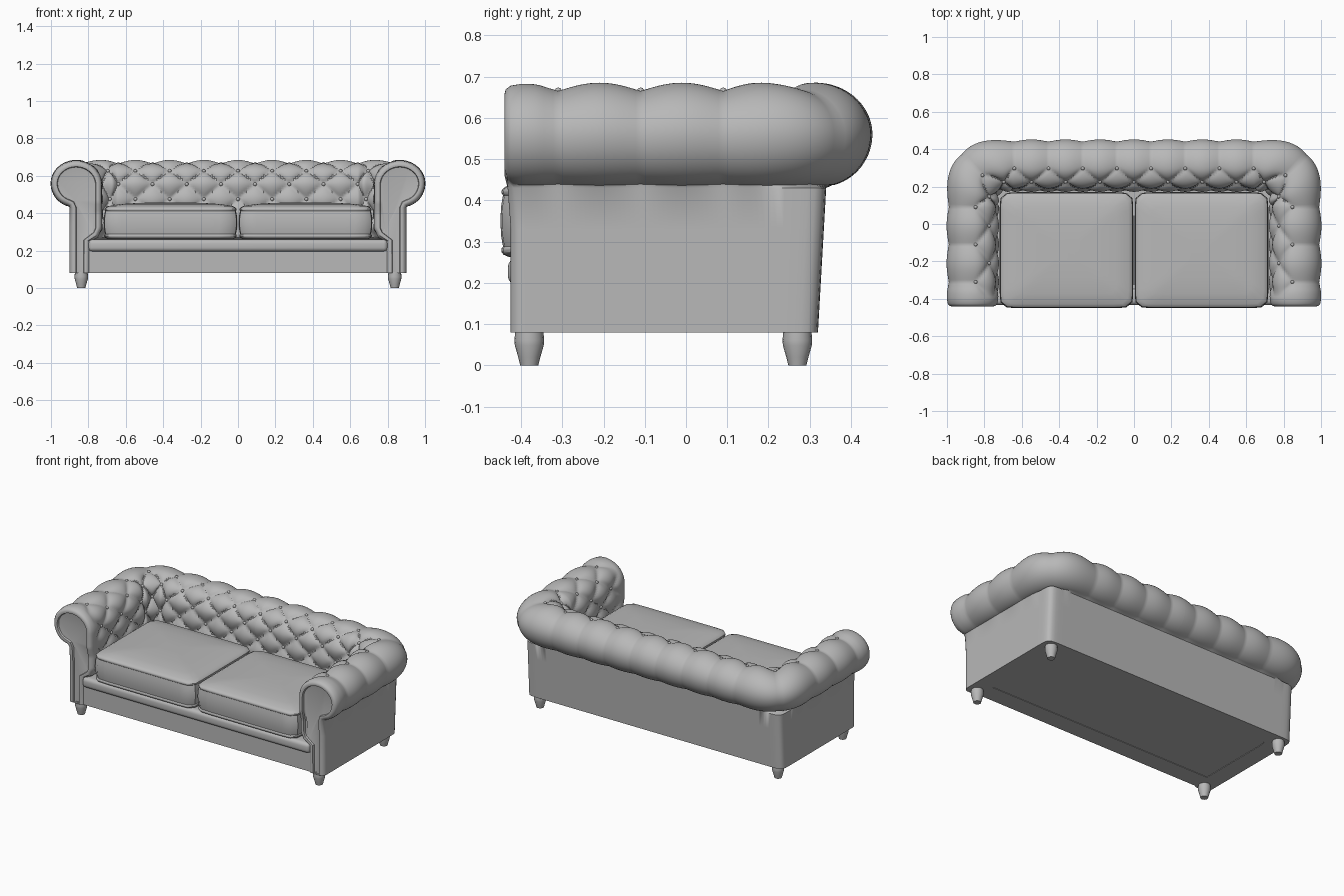
import bpy, bmesh
from math import sin, cos, pi, radians, sqrt
from mathutils import Vector

cube = bpy.data.objects.get("Cube")
if cube:
    bpy.data.objects.remove(cube, do_unlink=True)

GREY = (0.48, 0.48, 0.48, 1)
mat = bpy.data.materials.new("grey_leather")
mat.use_nodes = True
mat.diffuse_color = GREY
bsdf = next(n for n in mat.node_tree.nodes if n.type == 'BSDF_PRINCIPLED')
bsdf.inputs["Base Color"].default_value = GREY
bsdf.inputs["Roughness"].default_value = 0.6
parts = []


def finish(name, bm):
    bmesh.ops.recalc_face_normals(bm, faces=bm.faces)
    mesh = bpy.data.meshes.new(name)
    bm.to_mesh(mesh)
    bm.free()
    mesh.materials.append(mat)
    obj = bpy.data.objects.new(name, mesh)
    bpy.context.collection.objects.link(obj)
    parts.append(obj)
    return obj


def loft(name, rings, cap_start=True, cap_end=True):
    """Skin a list of closed rings with quads."""
    bm = bmesh.new()
    rows = [[bm.verts.new(p) for p in ring] for ring in rings]
    n = len(rows[0])
    for r0, r1 in zip(rows, rows[1:]):
        for i in range(n):
            j = (i + 1) % n
            bm.faces.new((r0[i], r0[j], r1[j], r1[i]))
    if cap_start:
        bm.faces.new(rows[0])
    if cap_end:
        bm.faces.new(rows[-1])
    return finish(name, bm)


def box(name, x, y, z, bevel=0.0):
    """Box from (min, max) ranges."""
    bm = bmesh.new()
    bmesh.ops.create_cube(bm, size=1)
    for v in bm.verts:
        v.co = [(lo + hi) / 2 + c * (hi - lo) for c, (lo, hi) in zip(v.co, (x, y, z))]
    if bevel:
        bmesh.ops.bevel(bm, geom=bm.edges[:], offset=bevel, segments=4,
                        profile=0.5, affect='EDGES')
    return finish(name, bm)


def superellipse(angle, n):
    c, s = cos(angle), sin(angle)
    k = (abs(c) ** n + abs(s) ** n) ** (-1 / n)
    return c * k, s * k


def clamp(t):
    return max(0.0, min(1.0, t))


# Cross-section of arms and back: (outward, height, tuft row, puff, corner squareness)
INNER_X, INNER_Y = 0.72, 0.17
FLOOR = 0.08
CU, CZ, RU, RZ = 0.15, 0.555, 0.12, 0.11


def wall_point(z):
    return (0.03, z, 2 + (CZ - z) / 0.08, 0.028 * clamp((z - 0.27) / 0.05), 6)


def roll_point(deg):
    a = radians(deg)
    puff = 0.012 + 0.016 * deg / 180 if deg > 0 else 0.012 + 0.008 * deg / 75
    square = 3.2 + 2.8 * clamp((deg - 90) / 90)
    rz = RZ if deg > 0 else RZ + 0.01
    return (CU + RU * cos(a), CZ + rz * sin(a), max(0, (deg - 100) / 40), puff, square)


profile = [(0.07, FLOOR, 2, 0, 6), (0.07, 0.25, 2, 0, 6)]
profile += [wall_point(0.27 + (CZ - 0.27) * i / 24) for i in range(24)]
profile += [roll_point(180 - 255 * i / 51) for i in range(52)]
profile += [(0.18, z, 0, 0, 14) for z in (0.43, 0.33, 0.2, FLOOR)]

normals = []
for i, p in enumerate(profile):
    q0, q1 = profile[max(i - 1, 0)], profile[min(i + 1, len(profile) - 1)]
    normals.append(Vector((q0[1] - q1[1], q1[0] - q0[0])).normalized())


def puffiness(a, row):
    """Diamond quilting that turns into straight seams over the roll."""
    tuft = sqrt(abs(sin(pi * (a + row / 2)) * sin(pi * (a - row / 2))))
    w = clamp((a + 0.45) / 0.3)
    return tuft * w + 0.85 * (1 - w)


def on_path(a, u, z, square):
    """Plan position: a runs along the arm (to 2), round the corner (to 4), along the back."""
    x = INNER_X + u
    taper = 0.01 + 0.02 * (0.43 - z) / 0.35 if square == 14 else 0
    y = INNER_Y + u - taper
    if a <= 2:
        return Vector((x, 0.09 - (2 - a) * 0.2, z))
    if a >= 4:
        return Vector((0.64 - (a - 4) * 0.183, y, z))
    c, s = superellipse((a - 2) * pi / 4, square)
    return Vector((0.64 + (x - 0.64) * c, 0.09 + (y - 0.09) * s, z))


def section(a, front=None, inset=0.0):
    ring = []
    for (u, z, row, puff, square), n in zip(profile, normals):
        d = puff * puffiness(a, row) - inset
        p = on_path(a, u + n.x * d, max(FLOOR, z + n.y * d), square)
        if front is not None:
            p.y = front + 0.015 * clamp((0.46 - z) / 0.06)
        ring.append(p)
    return ring


# Tufted arms and back, with a rounded, recessed scroll at the arm front
START = -0.45
rings = [section(START, y, d) for y, d in
         ((-0.424, 0.045), (-0.426, 0.036), (-0.438, 0.033), (-0.44, 0.024),
          (-0.437, 0.013), (-0.425, 0.004))]
rings += [section(START + (2 - START) * i / 44) for i in range(45)]
rings += [section(2 + 2 * i / 32) for i in range(1, 33)]
rings += [section(4 + 3.5 * i / 56) for i in range(1, 57)]
shell = loft("tufted_arms_and_back", rings, cap_end=False)
mirror = shell.modifiers.new("mirror", 'MIRROR')
mirror.use_clip = True

# Buttons where the quilting seams cross
bm = bmesh.new()
rows = [(roll_point(100), 0), (roll_point(140), 0.5), (roll_point(180), 0), (wall_point(0.475), 0.5)]
for (u, z, row, puff, square), shift in rows:
    for k in range(8):
        a = k + shift
        if a > 7.5:
            continue
        pos = on_path(a, u - 0.002, z, square)
        for side in (1, -1):
            ball = bmesh.ops.create_icosphere(bm, subdivisions=2, radius=0.01)
            bmesh.ops.translate(bm, verts=ball["verts"], vec=(pos.x * side, pos.y, pos.z))
finish("buttons", bm)

# Seat cushions with piped edges and a crowned top
cushion_steps = ((0.93, 0.262), (0.975, 0.268), (0.992, 0.275), (0.992, 0.283), (0.98, 0.288),
                 (0.995, 0.315), (1, 0.35), (0.995, 0.385), (0.98, 0.412), (0.99, 0.417),
                 (0.99, 0.424), (0.975, 0.43), (0.93, 0.438), (0.75, 0.449), (0.5, 0.455),
                 (0.2, 0.458))
for side, label in ((1, "left"), (-1, "right")):
    outline = [superellipse(2 * pi * i / 64 + pi / 64, 16) for i in range(64)]
    loft(label + "_seat_cushion",
         [[Vector((side * 0.361 + 0.357 * s * cx, -0.14 + 0.31 * s * cy, z)) for cx, cy in outline]
          for s, z in cushion_steps])

# Base: deck, front rail and padded trim under the cushions
box("seat_deck", (-0.8, 0.8), (-0.4, 0.26), (0.083, 0.255))
box("front_rail", (-0.8, 0.8), (-0.415, -0.3), (FLOOR, 0.2))
box("front_trim", (-0.8, 0.8), (-0.432, -0.34), (0.195, 0.26), 0.022)

# Tapered feet
leg_steps = ((0.022, 0), (0.027, 0.02), (0.035, 0.048), (0.036, 0.06), (0.034, 0.086))
for sx, lr in ((1, "left"), (-1, "right")):
    for y, fb in ((-0.38, "front"), (0.27, "back")):
        loft(f"{fb}_{lr}_leg",
             [[Vector((sx * 0.838 + r * cos(i * pi / 8), y + r * sin(i * pi / 8), z))
               for i in range(16)] for r, z in leg_steps])

# Smooth shading with crisp edges kept
bpy.ops.object.select_all(action='DESELECT')
for obj in parts:
    obj.select_set(True)
bpy.context.view_layer.objects.active = shell
bpy.ops.object.shade_smooth_by_angle(angle=radians(40))
